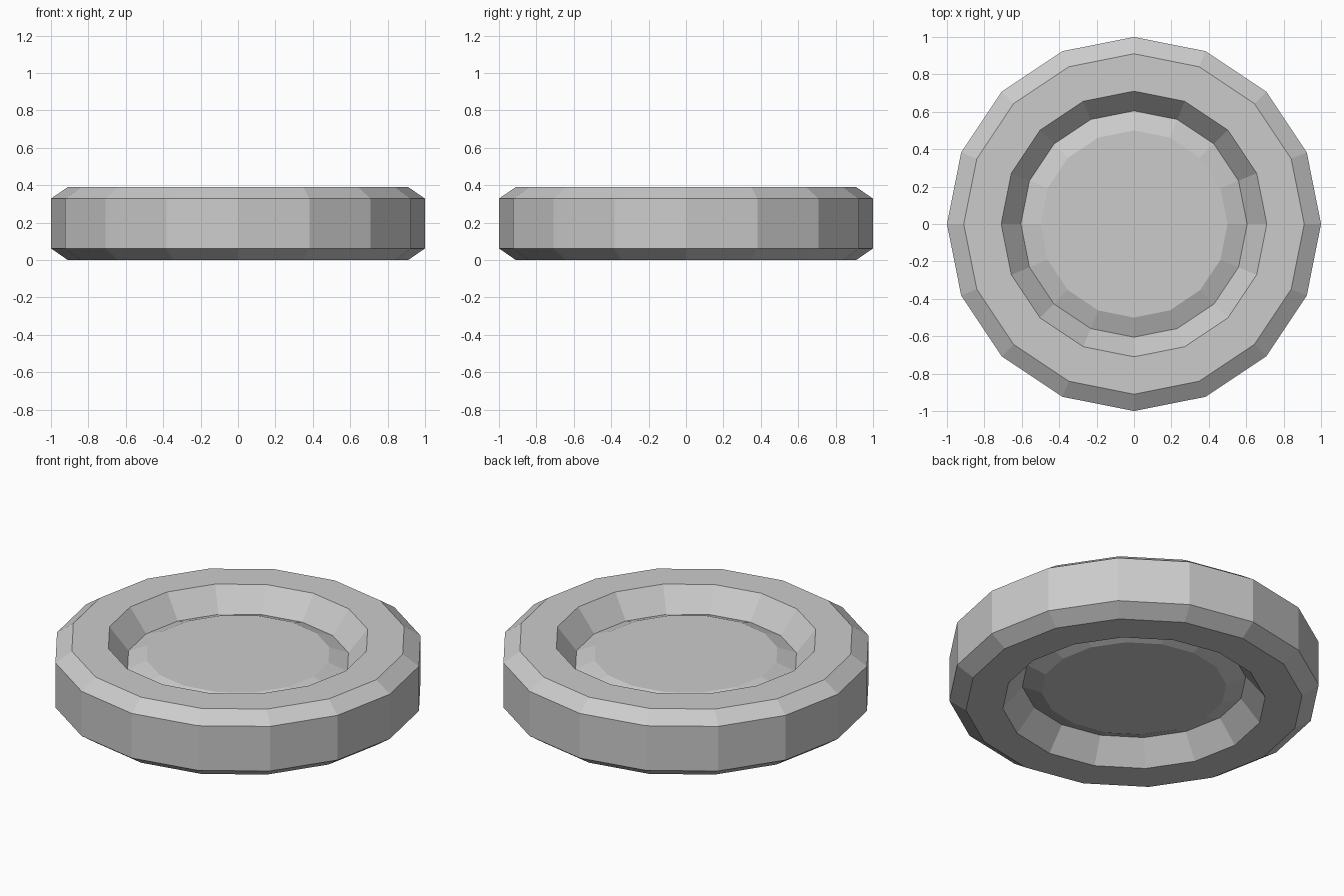
import bpy, bmesh
from math import cos, sin, tau

if "Cube" in bpy.data.objects:
    bpy.data.objects.remove(bpy.data.objects["Cube"])

SIDES = 16
MID = 0.195  # mirror plane height; the wheel is the same on both faces


def lathe(name, profile, cap=False):
    """Revolve a (radius, z) profile into flat-sided rings, optionally capping both ends."""
    bm = bmesh.new()
    rings = [[bm.verts.new((r * cos(tau * i / SIDES), r * sin(tau * i / SIDES), z))
              for i in range(SIDES)] for r, z in profile]
    for a, b in zip(rings, rings[1:]):
        for i in range(SIDES):
            j = (i + 1) % SIDES
            bm.faces.new((a[i], a[j], b[j], b[i]))
    if cap:
        bm.faces.new(rings[0][::-1])
        bm.faces.new(rings[-1])
    mesh = bpy.data.meshes.new(name)
    bm.to_mesh(mesh)
    bm.free()
    obj = bpy.data.objects.new(name, mesh)
    bpy.context.collection.objects.link(obj)
    return obj


def mirrored(upper):
    """Lower half first, then the upper half, from the inside out and back in."""
    return [(r, 2 * MID - z) for r, z in reversed(upper)] + upper


# Tyre: chamfered tread, flat sidewall, sloping inner wall
lathe("tyre", mirrored([(1.0, 0.328), (0.91, 0.39), (0.71, 0.39), (0.605, 0.258)]))

# Hub: shallow raised disc on both faces, seated in the tyre
lathe("hub", mirrored([(0.605, 0.258), (0.50, 0.30)]), cap=True)
